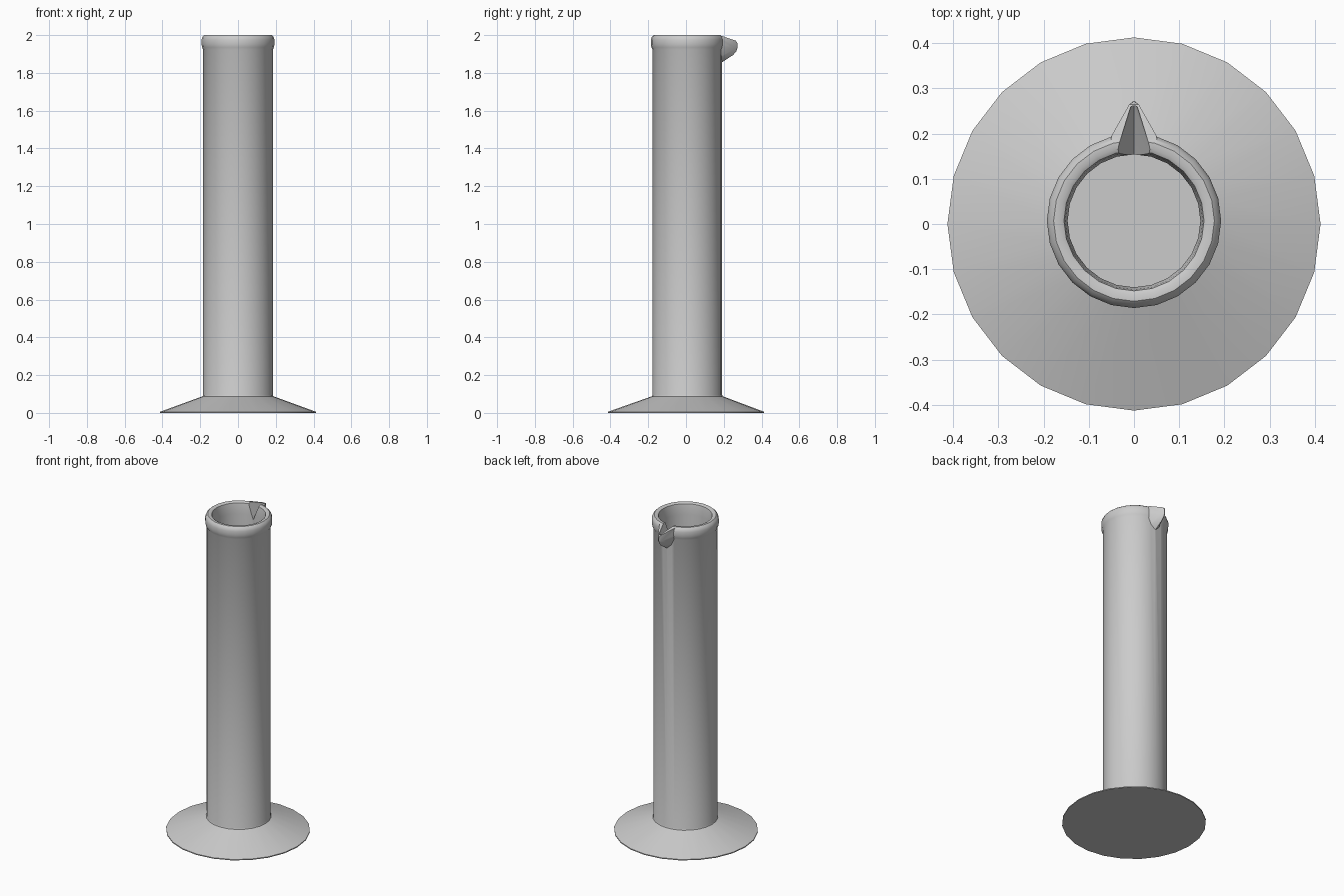
import bpy, bmesh, math

if "Cube" in bpy.data.objects:
    bpy.data.objects.remove(bpy.data.objects["Cube"])

SEG = 24
TUBE_Y = 0.007


def add_object(name, bm):
    bmesh.ops.recalc_face_normals(bm, faces=bm.faces[:])
    me = bpy.data.meshes.new(name)
    bm.to_mesh(me)
    bm.free()
    ob = bpy.data.objects.new(name, me)
    bpy.context.collection.objects.link(ob)
    return ob


def lathe(name, profile):
    bm = bmesh.new()
    rings = []
    for r, z in profile:
        cy = TUBE_Y if z > 0.05 or r < 0.2 else 0.0
        rings.append([bm.verts.new((r * math.cos(2 * math.pi * i / SEG),
                                    r * math.sin(2 * math.pi * i / SEG) + cy, z))
                      for i in range(SEG)])
    for a, b in zip(rings, rings[1:]):
        for i in range(SEG):
            j = (i + 1) % SEG
            bm.faces.new((a[i], a[j], b[j], b[i]))
    bm.faces.new(rings[0])
    bm.faces.new(rings[-1])
    return add_object(name, bm)


def hull(name, centre, mirrored):
    bm = bmesh.new()
    pts = list(centre)
    for x, y, z in mirrored:
        pts += [(x, y, z), (-x, y, z)]
    for p in pts:
        bm.verts.new(p)
    res = bmesh.ops.convex_hull(bm, input=bm.verts[:])
    loose = [v for v in bm.verts if not v.link_faces]
    bmesh.ops.delete(bm, geom=loose, context='VERTS')
    ob = add_object(name, bm)
    ob.hide_render = True
    return ob


# Foot, tube and rolled rim as one turned body with a hollow inside
body = lathe("measuring_cylinder", [
    (0.413, 0), (0.413, 0.006), (0.187, 0.088), (0.184, 0.096),
    (0.184, 1.922), (0.190, 1.935), (0.193, 1.952), (0.193, 1.975),
    (0.188, 1.991), (0.178, 2.0), (0.164, 2.0), (0.155, 1.995),
    (0.152, 1.98), (0.147, 1.93), (0.147, 0.003)])

# Pouring spout
spout = hull("spout_form",
             [(0, 0.172, 1.855), (0, 0.192, 1.857), (0, 0.250, 1.895),
              (0, 0.267, 1.915), (0, 0.273, 1.935), (0, 0.272, 1.958)],
             [(0.052, 0.172, 1.998), (0.050, 0.195, 1.994), (0.050, 0.190, 1.94),
              (0.035, 0.172, 1.88), (0.011, 0.264, 1.970), (0.011, 0.264, 1.930)])

# V-shaped pouring channel
groove = hull("channel_cutter",
              [(0, 0.13, 1.895), (0, 0.262, 1.945)],
              [(0.048, 0.13, 2.02), (0.007, 0.260, 2.02), (0.007, 0.260, 1.965)])

for cutter, op in ((spout, 'UNION'), (groove, 'DIFFERENCE')):
    m = body.modifiers.new(op.title(), 'BOOLEAN')
    m.object = cutter
    m.operation = op
    m.solver = 'EXACT'

# Bake the booleans, drop the helpers, shade smooth
dg = bpy.context.evaluated_depsgraph_get()
body_mesh = bpy.data.meshes.new_from_object(body.evaluated_get(dg))
body.modifiers.clear()
body.data = body_mesh
for ob in (spout, groove):
    bpy.data.objects.remove(ob)
bpy.context.view_layer.objects.active = body
body.select_set(True)
bpy.ops.object.shade_smooth_by_angle(angle=math.radians(35))
